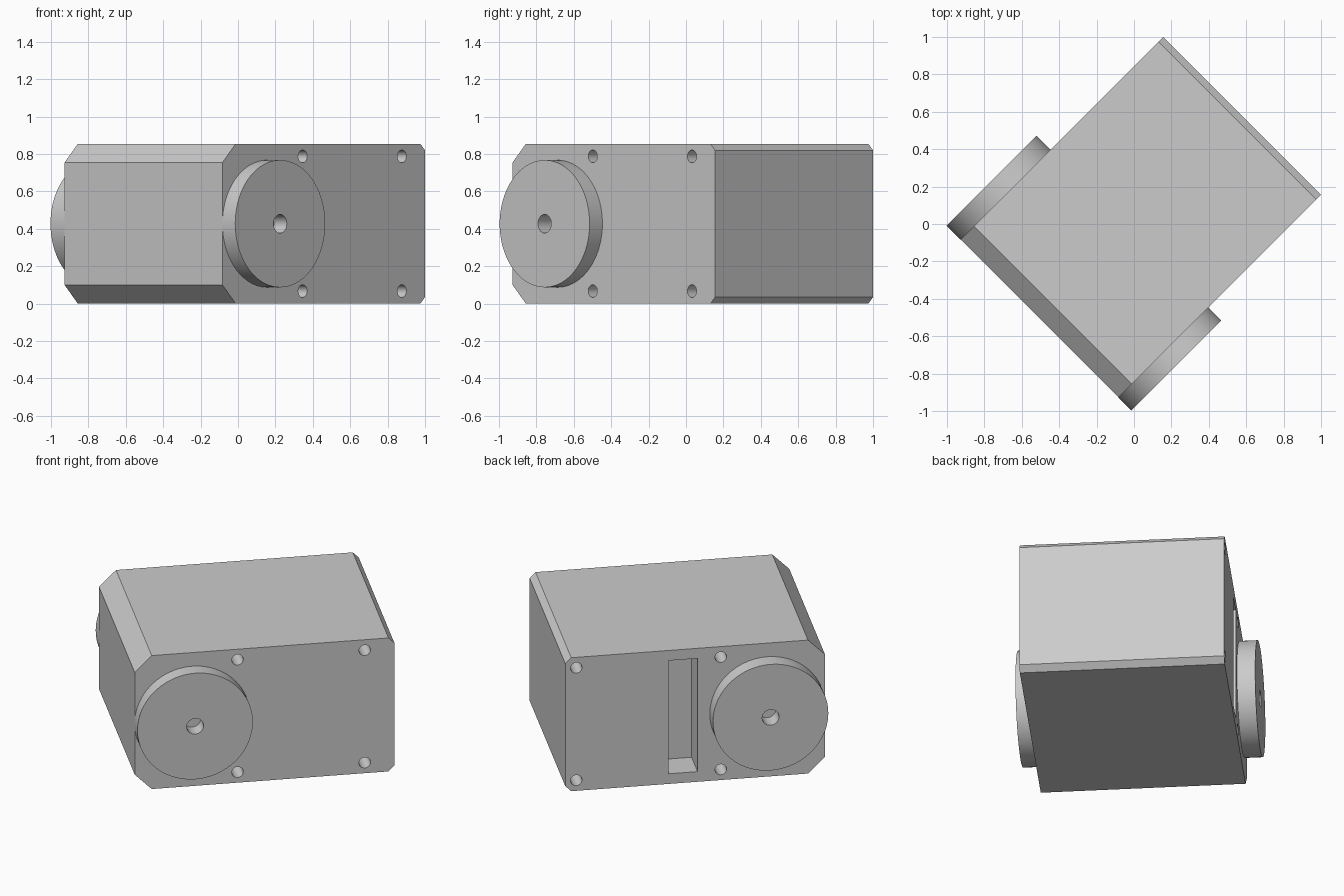
import bpy, bmesh, math
from mathutils import Matrix, Vector

cube = bpy.data.objects.get("Cube")
if cube:
    bpy.data.objects.remove(cube, do_unlink=True)

grey = bpy.data.materials.new("plain grey")
grey.use_nodes = True
COLOUR = (0.6, 0.6, 0.6, 1)
grey.diffuse_color = COLOUR
grey.node_tree.nodes["Principled BSDF"].inputs["Base Color"].default_value = COLOUR

TURN = Matrix.Rotation(math.radians(45), 4, "Z")   # the whole unit stands turned
BACK, FRONT = -0.714, 0.817                        # ends along its length
HALF, HEIGHT = 0.597, 0.855
MID = HEIGHT / 2


def make(name, bm):
    """Turn a bmesh into a placed object."""
    bmesh.ops.recalc_face_normals(bm, faces=bm.faces)
    bm.transform(TURN)
    mesh = bpy.data.meshes.new(name)
    bm.to_mesh(mesh)
    bm.free()
    mesh.materials.append(grey)
    obj = bpy.data.objects.new(name, mesh)
    bpy.context.collection.objects.link(obj)
    return obj


def cylinder(name, radius, u, z, v0, v1, sides):
    """Cylinder lying across the width, from v0 to v1."""
    bm = bmesh.new()
    place = Matrix.Translation((u, (v0 + v1) / 2, z)) @ Matrix.Rotation(math.pi / 2, 4, "X")
    bmesh.ops.create_cone(bm, cap_ends=True, segments=sides, radius1=radius,
                          radius2=radius, depth=abs(v1 - v0), matrix=place)
    return make(name, bm)


def cut(obj, cutters):
    """Cut shapes out of an object and remove the cutters."""
    bpy.context.view_layer.objects.active = obj
    for cutter in cutters:
        cutter.hide_render = True
        mod = obj.modifiers.new("cut", "BOOLEAN")
        mod.operation, mod.solver, mod.object = "DIFFERENCE", "EXACT", cutter
        bpy.ops.object.modifier_apply(modifier=mod.name)
        bpy.data.objects.remove(cutter, do_unlink=True)


def smooth(obj):
    bpy.ops.object.select_all(action="DESELECT")
    obj.select_set(True)
    bpy.context.view_layer.objects.active = obj
    bpy.ops.object.shade_smooth_by_angle(angle=math.radians(30))


# Housing: eight-sided side profile with large and small corner chamfers
BIG, SMALL = 0.1, 0.035
profile = [(BACK + BIG, 0), (FRONT - SMALL, 0), (FRONT, SMALL), (FRONT, HEIGHT - SMALL),
           (FRONT - SMALL, HEIGHT), (BACK + BIG, HEIGHT), (BACK, HEIGHT - BIG), (BACK, BIG)]
bm = bmesh.new()
side = bm.faces.new([bm.verts.new((u, -HALF, z)) for u, z in profile])
swept = bmesh.ops.extrude_face_region(bm, geom=[side])["geom"]
bmesh.ops.translate(bm, verts=[g for g in swept if isinstance(g, bmesh.types.BMVert)],
                    vec=(0, 2 * HALF, 0))
housing = make("housing", bm)

# Screw holes on both sides
cutters = []
for s, columns in ((-1, (-0.108, 0.642)), (1, (-0.1, 0.752))):
    for u in columns:
        for z in (MID - 0.36, MID + 0.36):
            cutters.append(cylinder("hole_cutter", 0.034, u, z,
                                    s * (HALF - 0.2), s * (HALF + 0.05), 32))

# Connector slot on one side
bm = bmesh.new()
bmesh.ops.create_cube(bm, size=1, matrix=Matrix.Translation((0.122, HALF, MID))
                      @ Matrix.Diagonal((0.17, 0.4, 0.725, 1)))
cutters.append(make("slot_cutter", bm))
cut(housing, cutters)
smooth(housing)

# Output discs with a centre bore
for name, s, outer in (("drive_disc", -1, 0.694), ("idler_disc", 1, 0.703)):
    disc = cylinder(name, 0.34, -0.375, MID, s * HALF, s * outer, 96)
    cut(disc, [cylinder("bore_cutter", 0.05, -0.375, MID, s * (HALF - 0.05), s * 0.8, 32)])
    smooth(disc)
